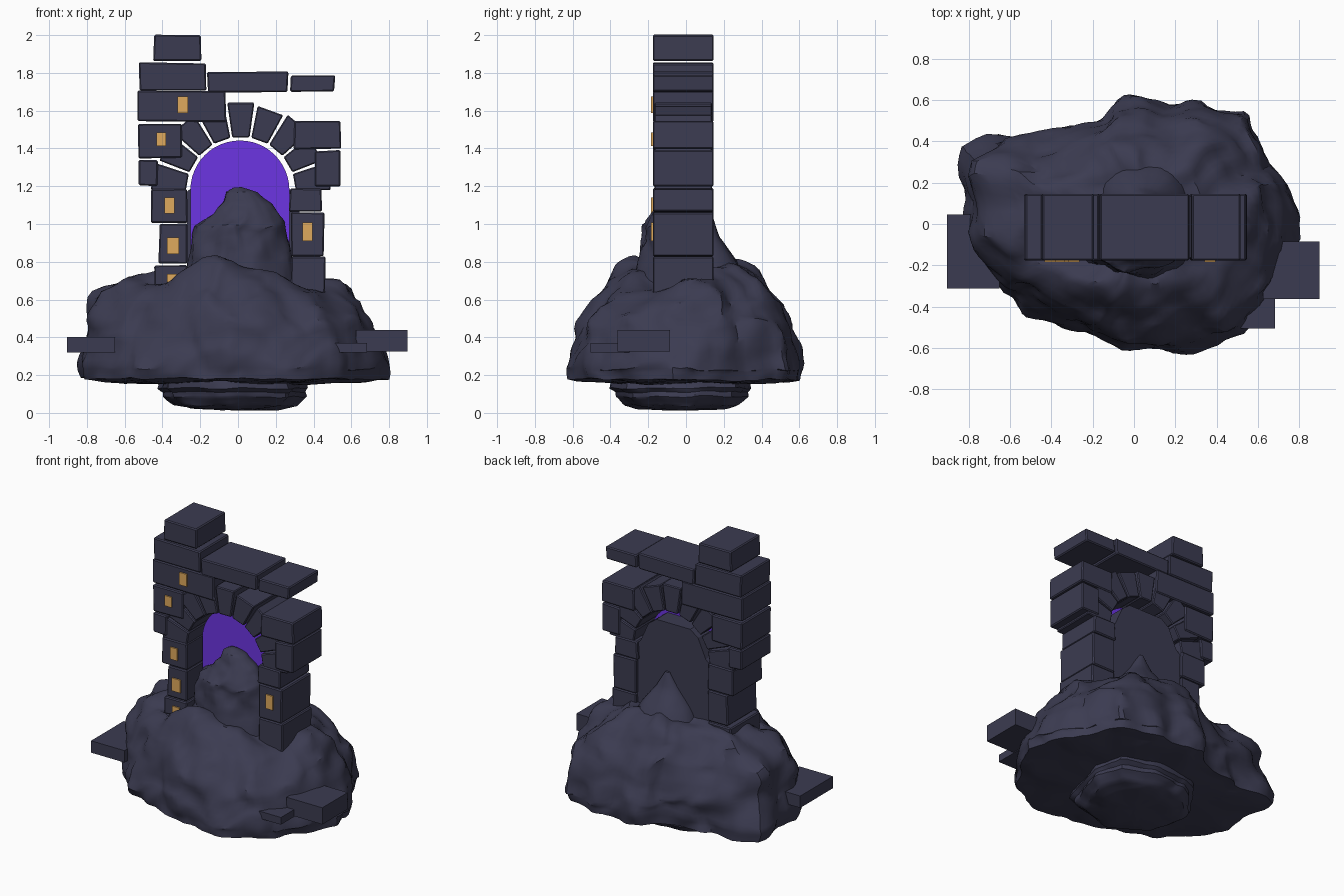
import bpy, bmesh, math, random
from mathutils import Vector, noise

if "Cube" in bpy.data.objects:
    bpy.data.objects.remove(bpy.data.objects["Cube"])

random.seed(4)


def material(name, rgb):
    m = bpy.data.materials.new(name)
    m.diffuse_color = (*rgb, 1)
    m.use_nodes = True
    m.node_tree.nodes["Principled BSDF"].inputs["Base Color"].default_value = m.diffuse_color
    return m


SLATE = material("slate", (0.044, 0.044, 0.082))
PURPLE = material("portal purple", (0.15, 0.036, 0.76))
AMBER = material("amber", (0.74, 0.40, 0.11))


def finish(bm, name, mat, smooth=None):
    bmesh.ops.recalc_face_normals(bm, faces=bm.faces)
    me = bpy.data.meshes.new(name)
    bm.to_mesh(me)
    bm.free()
    me.materials.append(mat)
    ob = bpy.data.objects.new(name, me)
    bpy.context.collection.objects.link(ob)
    if smooth:
        bpy.ops.object.select_all(action='DESELECT')
        ob.select_set(True)
        bpy.context.view_layer.objects.active = ob
        bpy.ops.object.shade_smooth_by_angle(angle=math.radians(smooth))
    return ob


def prism(name, pts, y0, y1, mat, bevel=0.0):
    """Extrude an x-z outline from y0 to y1."""
    bm = bmesh.new()
    a = [bm.verts.new((x, y0, z)) for x, z in pts]
    b = [bm.verts.new((x, y1, z)) for x, z in pts]
    bm.faces.new(a)
    bm.faces.new(b[::-1])
    for i in range(len(pts)):
        j = (i + 1) % len(pts)
        bm.faces.new((a[j], a[i], b[i], b[j]))
    ob = finish(bm, name, mat)
    if bevel:
        mod = ob.modifiers.new("worn edges", 'BEVEL')
        mod.width, mod.segments = bevel, 1
    return ob


def block(name, x0, x1, z0, z1, y0=-0.176, y1=0.146, mat=SLATE, bevel=0.007, wob=0.0):
    r = lambda: random.uniform(-wob, wob)
    pts = [(x0 + r(), z0 + r()), (x1 + r(), z0 + r()), (x1 + r(), z1 + r()), (x0 + r(), z1 + r())]
    return prism(name, pts, y0, y1, mat, bevel)


def radius_at(outline, ang):
    """Distance from the origin to an outline in one direction."""
    d = Vector((math.cos(ang), math.sin(ang)))
    best = 0.0
    for i, p in enumerate(outline):
        p, e = Vector(p), Vector(outline[(i + 1) % len(outline)]) - Vector(p)
        den = d.x * e.y - d.y * e.x
        if abs(den) < 1e-9:
            continue
        t = (p.x * e.y - p.y * e.x) / den
        u = (p.x * d.y - p.y * d.x) / den
        if t > 0 and -0.001 <= u <= 1.001:
            best = max(best, t)
    return best


def crag(name, outline, rings, rough, seg=80, sub=4, shape=None, freq=4.0, seed=0.0):
    """Loft an outline through rings of (scale, z, cx, cy) and roughen it."""
    bm = bmesh.new()
    rad = [radius_at(outline, 2 * math.pi * i / seg) for i in range(seg)]
    dense = []
    for a, b in zip(rings, rings[1:]):
        dense += [[p + (q - p) * k / sub for p, q in zip(a, b)] for k in range(sub)]
    dense.append(rings[-1])
    loops = []
    for s, z, cx, cy in dense:
        loop = []
        for i in range(seg):
            t = 2 * math.pi * i / seg
            co = Vector((cx + s * rad[i] * math.cos(t), cy + s * rad[i] * math.sin(t), z))
            if shape:
                co += shape(co)
            q = co * freq + Vector((seed, seed, seed))
            n = noise.noise_vector(q) + 0.45 * noise.noise_vector(q * 2.2)
            n += 0.12 * noise.noise_vector(q * 4.7)
            if z < 0.24:
                n.z *= 0.35  # keep undersides fairly level
            co += n * rough * min(1, s * 3)
            loop.append(bm.verts.new(co))
        loops.append(loop)
    for a, b in zip(loops, loops[1:]):
        for i in range(seg):
            j = (i + 1) % seg
            bm.faces.new((a[i], a[j], b[j], b[i]))
    bm.faces.new(loops[0][::-1])
    bm.faces.new(loops[-1])
    return finish(bm, name, SLATE, 35)


# Floating rock body
ISLAND = [(0.79, 0.07), (0.76, 0.2), (0.65, 0.29), (0.62, 0.4), (0.54, 0.52), (0.34, 0.58),
          (0.16, 0.57), (0.05, 0.61), (-0.08, 0.59), (-0.18, 0.51), (-0.3, 0.47), (-0.5, 0.43),
          (-0.7, 0.41), (-0.81, 0.36), (-0.82, 0.27), (-0.78, 0.13), (-0.82, -0.05),
          (-0.74, -0.2), (-0.62, -0.33), (-0.5, -0.42), (-0.28, -0.51), (-0.05, -0.61),
          (0.2, -0.61), (0.52, -0.54), (0.6, -0.43), (0.68, -0.3), (0.78, -0.08)]
island_rings = [(s, z, 0, 0) for s, z in (
    (0.05, 0.145), (0.45, 0.155), (0.85, 0.168), (1.0, 0.178), (1.02, 0.25), (0.98, 0.36),
    (0.93, 0.47), (0.83, 0.58), (0.68, 0.67), (0.48, 0.735), (0.25, 0.78), (0.03, 0.80))]


def island_shape(co):
    def spot(x, y, rx, ry):
        return math.exp(-((co.x - x) / rx) ** 2 - ((co.y - y) / ry) ** 2)
    k = max(0, min(1, (co.z - 0.3) / 0.3))
    # Front hump, rear and side swellings, and hollows where the pillars stand
    dz = k * (0.11 * spot(-0.2, -0.31, 0.26, 0.10) - 0.06 * spot(0.38, -0.2, 0.18, 0.18)
              - 0.07 * spot(-0.36, -0.12, 0.1, 0.07) + 0.09 * spot(0.0, 0.33, 0.25, 0.12)
              + 0.06 * spot(0.54, 0.0, 0.08, 0.1) + 0.06 * spot(-0.65, 0.1, 0.2, 0.3))
    # Bulging left shoulder
    dx = -0.07 * math.exp(-((co.z - 0.55) / 0.09) ** 2) * max(0, min(1, (-co.x - 0.45) / 0.25))
    return Vector((dx, 0, dz))


crag("rock_island", ISLAND, island_rings, 0.045, seg=120, shape=island_shape, freq=4.5)

# Small lump under the island
LUMP = [(0.37, 0.05), (0.3, 0.26), (0.05, 0.35), (-0.25, 0.28), (-0.42, 0.05),
        (-0.34, -0.25), (-0.05, -0.39), (0.26, -0.3)]
crag("rock_underside", LUMP, [(s, z, 0, 0) for s, z in (
    (0.05, 0.015), (0.6, 0.02), (0.82, 0.04), (0.95, 0.085), (0.95, 0.11), (1.02, 0.13), (1.0, 0.2))],
    0.03, seg=64, seed=3.1, freq=6)

# Rock spire rising through the doorway, and its smaller rear peak
OVAL = [(math.cos(i * math.pi / 8), 0.72 * math.sin(i * math.pi / 8)) for i in range(16)]
crag("rock_spire", OVAL, [
    (0.35, 0.55, 0.0, -0.08), (0.28, 0.78, 0.01, -0.05), (0.255, 0.9, 0.01, -0.05),
    (0.235, 0.99, 0.01, -0.06), (0.175, 1.05, 0.04, -0.06), (0.125, 1.11, 0.045, -0.06),
    (0.085, 1.17, 0.02, -0.06), (0.02, 1.195, 0.0, -0.06)], 0.034, seg=56, seed=7.7, freq=8)
crag("rock_rear_peak", OVAL, [
    (0.30, 0.6, 0.05, 0.16), (0.19, 0.8, 0.05, 0.13), (0.085, 0.93, 0.05, 0.12),
    (0.015, 1.04, 0.05, 0.13)], 0.018, seg=40, seed=1.2, freq=7)

# Stone courses of both pillars, the broken top and the lintel: x0, x1, z0, z1
COURSES = [
    (-0.447, -0.193, 1.866, 2.0), (-0.523, -0.168, 1.708, 1.853), (-0.535, -0.065, 1.542, 1.703),
    (-0.53, -0.298, 1.35, 1.533), (-0.53, -0.427, 1.202, 1.337), (-0.462, -0.267, 1.007, 1.188),
    (-0.418, -0.267, 0.79, 1.003), (-0.442, -0.267, 0.55, 0.78),
    (-0.162, 0.265, 1.70, 1.806), (0.278, 0.512, 1.70, 1.783),
    (0.298, 0.543, 1.397, 1.543), (0.408, 0.543, 1.202, 1.388), (0.272, 0.443, 1.067, 1.19),
    (0.283, 0.457, 0.832, 1.063), (0.278, 0.462, 0.55, 0.828)]
for i, c in enumerate(COURSES):
    block("wall_stone_%02d" % i, *c, wob=0.004)

# Wedge stones of the arch
CX, CZ = 0.015, 1.17
for i in range(9):
    a = math.radians(10 + 20 * i)
    u, v = Vector((math.cos(a), math.sin(a))), Vector((-math.sin(a), math.cos(a)))
    ro = 0.472 if i % 2 == 0 else 0.458
    ctr = Vector((CX, CZ))
    pts = [ctr + u * 0.288 - v * 0.046, ctr + u * ro - v * 0.072,
           ctr + u * ro + v * 0.072, ctr + u * 0.288 + v * 0.046]
    prism("arch_stone_%d" % i, pts, -0.168, 0.138, SLATE, 0.006)

# Glowing portal sheet and the plain panel filling the rear of the doorway
arc = [(0.01 + 0.262 * math.cos(math.pi * k / 24), 1.18 + 0.262 * math.sin(math.pi * k / 24))
       for k in range(25)]
prism("portal", [(0.272, 0.6)] + arc + [(-0.252, 0.6)], -0.03, 0.0, PURPLE)
prism("back_panel", [(-0.27, 0.6), (0.285, 0.6), (0.285, 1.17), (0.258, 1.2), (0.20, 1.33),
                     (0.14, 1.375), (-0.12, 1.375), (-0.18, 1.33), (-0.238, 1.2), (-0.27, 1.17)],
      0.002, 0.125, SLATE)

# Amber inlays on the front of the stones: x0, x1, z0, z1
for i, c in enumerate([(-0.32, -0.264, 1.588, 1.674), (-0.432, -0.38, 1.413, 1.484),
                       (-0.389, -0.336, 1.056, 1.139), (-0.377, -0.313, 0.84, 0.929),
                       (-0.375, -0.32, 0.65, 0.735), (0.341, 0.395, 0.91, 1.007)]):
    block("inlay_%d" % i, *c, y0=-0.185, y1=-0.1755, mat=AMBER, bevel=0)

# Loose slabs sticking out of the rock
block("left_slab", -0.905, -0.65, 0.32, 0.402, -0.312, 0.045, bevel=0)
block("right_slab", 0.625, 0.898, 0.325, 0.44, -0.362, -0.085, bevel=0)
block("front_slab", 0.452, 0.682, 0.32, 0.37, -0.505, -0.30, bevel=0)
